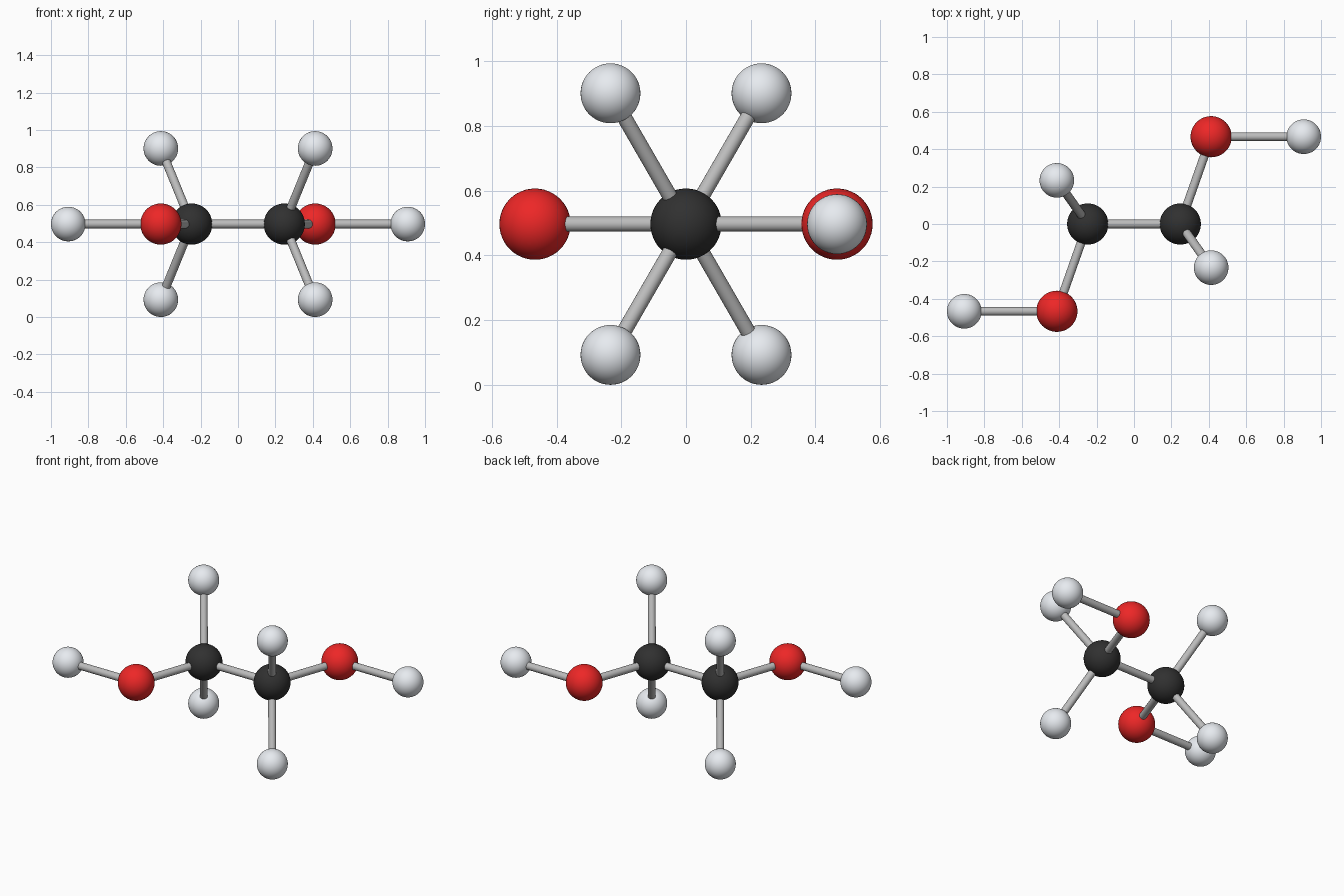
import bpy
from math import sqrt, sin, cos, pi
from mathutils import Vector

if "Cube" in bpy.data.objects:
    bpy.data.objects.remove(bpy.data.objects["Cube"])

L = 0.495            # bond length
R_HEAVY = 0.11       # carbon and oxygen radius
R_H = 0.0925         # hydrogen radius
R_BOND = 0.0233
PERP = L * sqrt(8) / 3
ZC = PERP * sin(pi / 3) + R_H


def material(name, rgb):
    m = bpy.data.materials.new(name)
    m.diffuse_color = (*rgb, 1)
    m.use_nodes = True
    m.node_tree.nodes["Principled BSDF"].inputs["Base Color"].default_value = m.diffuse_color
    return m


BLACK = material("black", (0.03, 0.03, 0.03))
RED = material("red", (0.85, 0.02, 0.02))
WHITE = material("white", (0.8, 0.83, 0.87))
GREY = material("grey", (0.5, 0.5, 0.5))


def finish(name, mat):
    ob = bpy.context.object
    ob.name = name
    ob.data.materials.append(mat)
    bpy.ops.object.shade_smooth_by_angle()
    return ob


def atom(name, p, r, mat):
    bpy.ops.mesh.primitive_uv_sphere_add(segments=48, ring_count=24, radius=r, location=p)
    finish(name, mat)


def bond(name, a, b):
    d = b - a
    bpy.ops.mesh.primitive_cylinder_add(vertices=32, radius=R_BOND, depth=d.length,
                                        location=(a + b) / 2,
                                        rotation=d.to_track_quat('Z', 'Y').to_euler())
    finish(name, GREY)


# two identical halves, turned 180 degrees about z
for side, s in (("right", 1), ("left", -1)):
    def at(x, y, z=0.0):
        return Vector((s * x, s * y, ZC + z))

    carbon = at(L / 2, 0)
    oxygen = at(L / 2 + L / 3, PERP)
    end_h = at(L / 2 + L / 3 + L, PERP)

    atom(f"{side}_carbon", carbon, R_HEAVY, BLACK)
    atom(f"{side}_oxygen", oxygen, R_HEAVY, RED)
    atom(f"{side}_end_hydrogen", end_h, R_H, WHITE)
    bond(f"{side}_carbon_oxygen_bond", carbon, oxygen)
    bond(f"{side}_oxygen_hydrogen_bond", oxygen, end_h)

    # hydrogens above and below the carbon
    for level, k in (("upper", 1), ("lower", -1)):
        h = at(L / 2 + L / 3, -PERP * cos(pi / 3), k * PERP * sin(pi / 3))
        atom(f"{side}_{level}_hydrogen", h, R_H, WHITE)
        bond(f"{side}_{level}_hydrogen_bond", carbon, h)

# central bond
bond("carbon_carbon_bond", Vector((-L / 2, 0, ZC)), Vector((L / 2, 0, ZC)))
